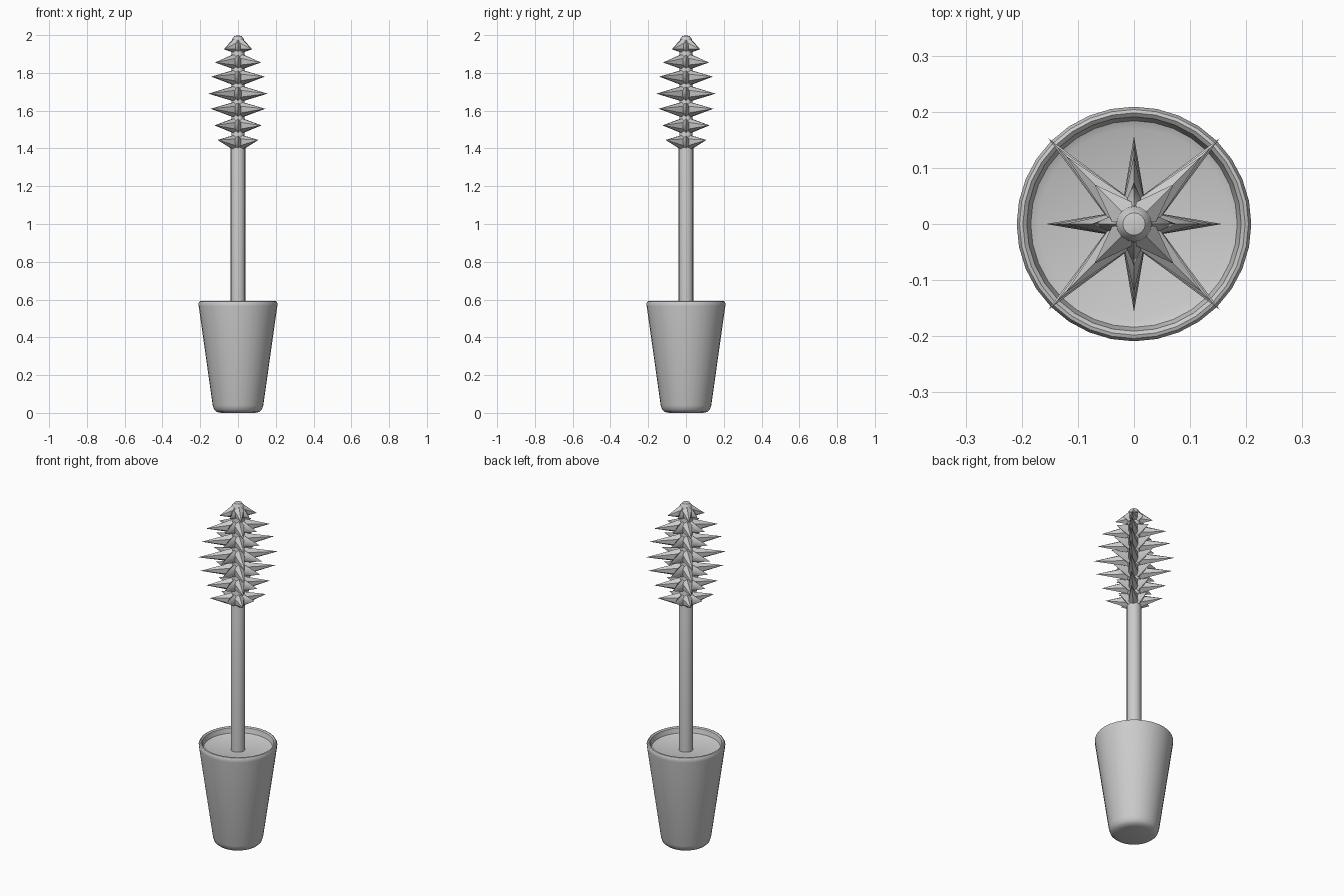
import bpy, bmesh, math
from mathutils import Vector

if "Cube" in bpy.data.objects:
    bpy.data.objects.remove(bpy.data.objects["Cube"])


def finish(bm, name, angle=35):
    bmesh.ops.recalc_face_normals(bm, faces=bm.faces)
    me = bpy.data.meshes.new(name)
    bm.to_mesh(me)
    bm.free()
    ob = bpy.data.objects.new(name, me)
    bpy.context.collection.objects.link(ob)
    bpy.ops.object.select_all(action='DESELECT')
    ob.select_set(True)
    bpy.context.view_layer.objects.active = ob
    bpy.ops.object.shade_smooth_by_angle(angle=math.radians(angle))
    return ob


def lathe(name, profile, sides):
    bm = bmesh.new()
    vs = [bm.verts.new((r, 0, z)) for r, z in profile]
    es = [bm.edges.new(p) for p in zip(vs, vs[1:])]
    bmesh.ops.spin(bm, geom=vs + es, cent=(0, 0, 0), axis=(0, 0, 1),
                   angle=math.tau, steps=sides)
    bmesh.ops.remove_doubles(bm, verts=bm.verts, dist=1e-4)
    return finish(bm, name)


# Tapered handle with rounded foot, rolled rim and shallow recessed top
lathe("handle", [(0, 0), (0.09, 0), (0.112, 0.005), (0.127, 0.018), (0.134, 0.04),
                 (0.208, 0.565), (0.209, 0.58), (0.204, 0.59), (0.198, 0.592),
                 (0.191, 0.586), (0.188, 0.573), (0.184, 0.558), (0.17, 0.552),
                 (0, 0.546)], 32)

# Wand rod, slimmer at the brush and domed at its tip
lathe("rod", [(0, 0.53), (0.039, 0.53), (0.039, 1.40), (0.034, 1.42), (0.034, 1.96),
              (0.031, 1.98), (0.02, 1.994), (0, 1.999)], 16)

# Brush tiers: base height, tip height, diagonal reach, straight reach
tiers = [(1.43, 1.445, 0.152, 0.108), (1.52, 1.522, 0.172, 0.125),
         (1.605, 1.61, 0.203, 0.145), (1.69, 1.69, 0.216, 0.157),
         (1.775, 1.78, 0.195, 0.142), (1.86, 1.855, 0.172, 0.122),
         (1.948, 1.925, 0.1, 0.075)]
bm = bmesh.new()
SIDES = 6
for zb, zt, diagonal, straight in tiers:
    for k in range(8):
        a = k * math.tau / 8
        out = Vector((math.cos(a), math.sin(a), 0))
        side = Vector((-math.sin(a), math.cos(a), 0))
        reach = diagonal if k % 2 else straight
        width = 0.034 if k % 2 else 0.027
        base = []
        for i in range(SIDES):
            t = i * math.tau / SIDES
            p = out * 0.018 + side * (width * math.sin(t))
            p.z = zb + 0.042 * math.cos(t)
            base.append(bm.verts.new(p))
        tip = bm.verts.new(out * reach + Vector((0, 0, zt)))
        bm.faces.new(base)
        for i in range(SIDES):
            bm.faces.new((base[i], base[(i + 1) % SIDES], tip))
finish(bm, "brush_bristles", 50)
